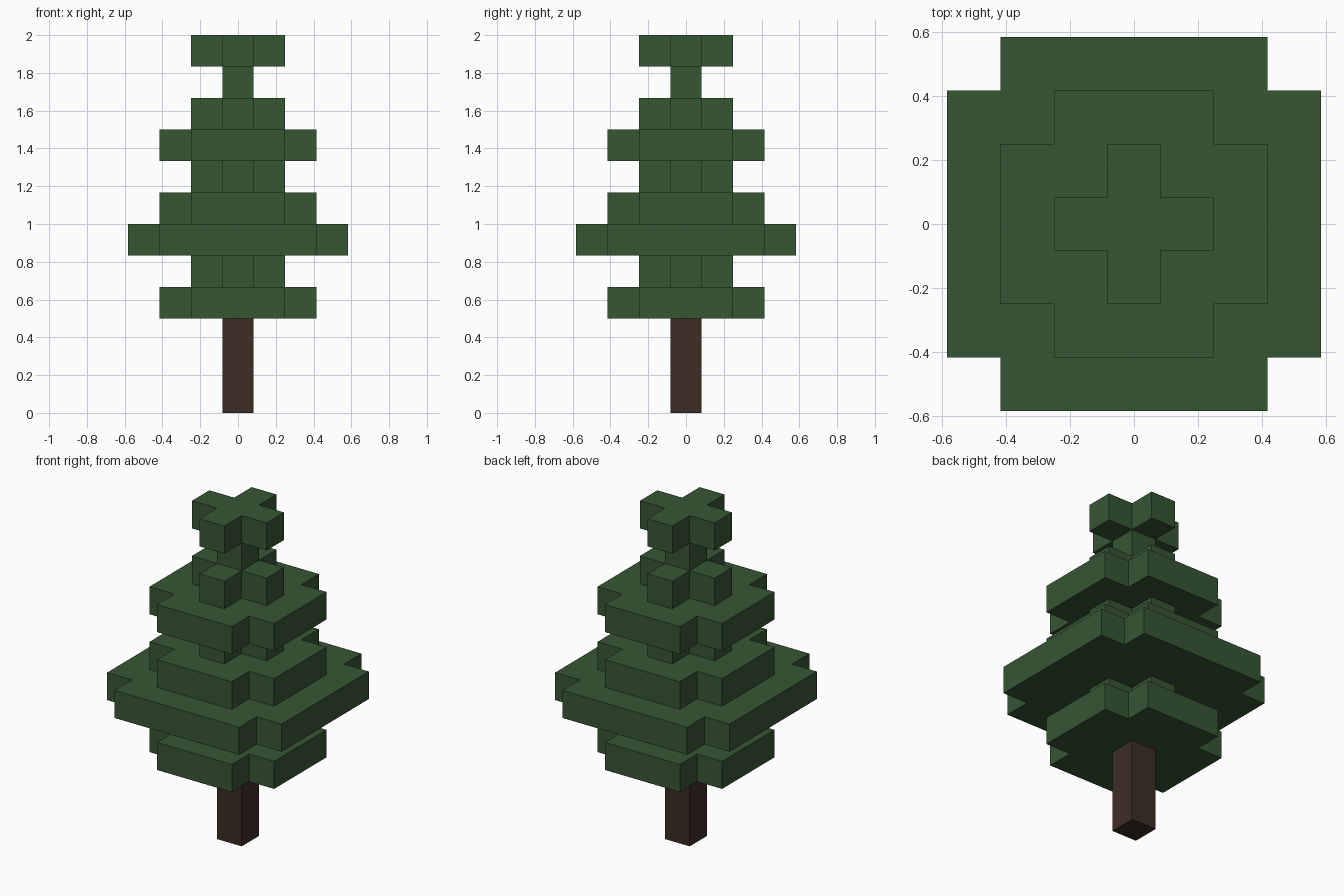
import bpy
import bmesh

UNIT = 1 / 6  # edge length of one block

cube = bpy.data.objects.get("Cube")
if cube:
    bpy.data.objects.remove(cube, do_unlink=True)


def make_material(name, rgb):
    mat = bpy.data.materials.new(name)
    mat.use_nodes = True
    mat.diffuse_color = (*rgb, 1)
    bsdf = mat.node_tree.nodes["Principled BSDF"]
    bsdf.inputs["Base Color"].default_value = (*rgb, 1)
    bsdf.inputs["Roughness"].default_value = 0.9
    return mat


def prism(name, outline, bottom, height, mat):
    """Extrude a flat outline, given in blocks, straight up."""
    bm = bmesh.new()
    base = bm.faces.new([bm.verts.new((x * UNIT, y * UNIT, bottom * UNIT)) for x, y in outline])
    top = bmesh.ops.extrude_face_region(bm, geom=[base], use_keep_orig=True)["geom"]
    verts = [v for v in top if isinstance(v, bmesh.types.BMVert)]
    bmesh.ops.translate(bm, verts=verts, vec=(0, 0, height * UNIT))
    bmesh.ops.recalc_face_normals(bm, faces=bm.faces)
    mesh = bpy.data.meshes.new(name)
    bm.to_mesh(mesh)
    bm.free()
    mesh.materials.append(mat)
    obj = bpy.data.objects.new(name, mesh)
    bpy.context.collection.objects.link(obj)
    return obj


def square(r):
    return [(r, -r), (r, r), (-r, r), (-r, -r)]


def notched_square(r):
    """Square with one block missing from each corner."""
    n = r - 1
    points = []
    x_dir, y_dir = 1, -1
    for _ in range(4):
        # one notched corner, then turn a quarter
        corner = [(n, -r), (n, -n), (r, -n)]
        for x, y in corner:
            points.append((x * x_dir, y * -y_dir) if x_dir != y_dir
                          else (-y * x_dir, x * x_dir))
        x_dir, y_dir = -y_dir, x_dir
    return points


def notched_outline(r):
    """Square with one block missing from each corner, by quarter turns."""
    n = r - 1
    corner = [(n, -r), (n, -n), (r, -n)]
    points = []
    for _ in range(4):
        points += corner
        corner = [(-y, x) for x, y in corner]
    return points


bark = make_material("dark brown bark", (0.046, 0.027, 0.018))
leaf = make_material("forest green leaves", (0.037, 0.093, 0.034))

# Trunk
prism("trunk", square(0.5), 0, 3, bark)

# Foliage layers, half widths in blocks from the lowest upwards
for i, half in enumerate([2.5, 1.5, 3.5, 2.5, 1.5, 2.5, 1.5, 0.5, 1.5]):
    outline = square(half) if half < 1 else notched_outline(half)
    prism(f"foliage_layer_{i + 1}", outline, 3 + i, 1, leaf)
